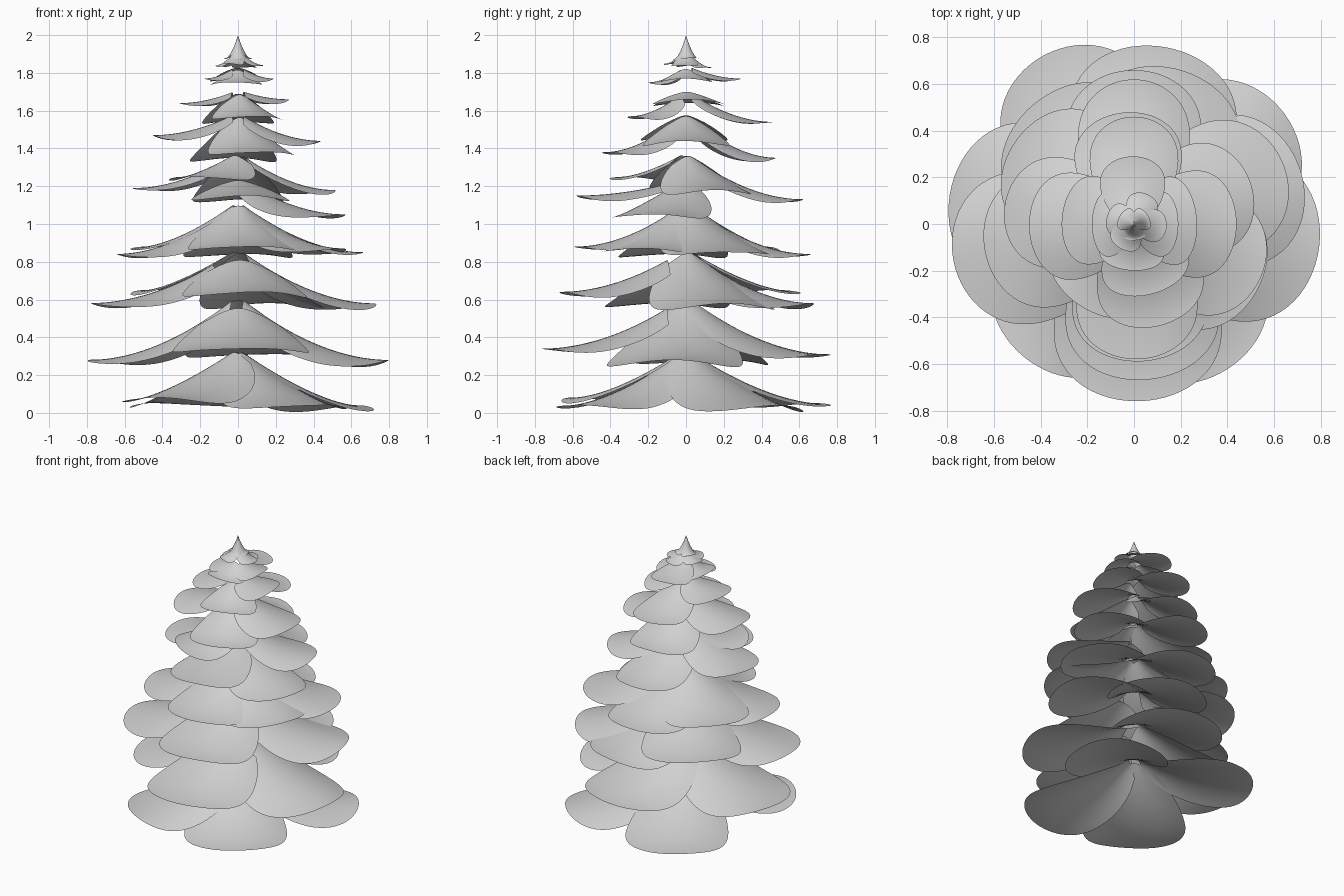
import bpy, bmesh, math, random

random.seed(4)
cube = bpy.data.objects.get("Cube")
if cube:
    bpy.data.objects.remove(cube, do_unlink=True)

# Single pale grey material
grey = bpy.data.materials.new("pale_grey")
grey.use_nodes = True
colour = (.65, .65, .65, 1)
grey.diffuse_color = colour
shader = next(n for n in grey.node_tree.nodes if n.type == "BSDF_PRINCIPLED")
shader.inputs["Base Color"].default_value = colour

ROWS, COLUMNS = 24, 16
BELLY = .6          # widest place along a frond, as a share of its length


def half_width(t, width):
    """Rounded leaf outline: narrow base, broad belly, rounded tip."""
    if t < BELLY:
        return width * math.sqrt(max(0, 1 - ((BELLY - t) / BELLY) ** 1.7))
    return width * math.sqrt(max(0, 1 - ((t - BELLY) / (1 - BELLY)) ** 2.2))


def frond(name, angle, length, apex, tip, width, start=.03):
    """One drooping sheet that hangs in a bell curve from near the tree axis."""
    bm = bmesh.new()
    turn = math.radians(angle)
    phase = random.uniform(0, math.tau)
    base = start / length
    grid = []
    for i in range(ROWS + 1):
        t = base + (1 - base) * math.sin(math.pi / 2 * i / ROWS)
        row = []
        for j in range(COLUMNS + 1):
            along = length * t
            across = (2 * j / COLUMNS - 1) * half_width(t, width)
            side = across / width
            reach = min(1, math.hypot(along, across) / length)
            z = tip + (apex - tip) * (1 - reach) ** 1.9
            # Sides sag, and the outer part ripples slightly
            z -= .11 * width * side * side
            z += .02 * length * reach * reach * side * math.sin(2 * side + phase)
            x = along * math.cos(turn) - across * math.sin(turn)
            y = along * math.sin(turn) + across * math.cos(turn)
            row.append(bm.verts.new((x, y, max(0, z))))
        grid.append(row)
    for i in range(ROWS):
        for j in range(COLUMNS):
            bm.faces.new((grid[i][j], grid[i + 1][j], grid[i + 1][j + 1], grid[i][j + 1]))
    bmesh.ops.remove_doubles(bm, verts=bm.verts, dist=.0002)
    for face in bm.faces:
        face.smooth = True
    mesh = bpy.data.meshes.new(name)
    bm.to_mesh(mesh)
    bm.free()
    mesh.materials.append(grey)
    bpy.context.collection.objects.link(bpy.data.objects.new(name, mesh))


def whorl(name, apex, width, fronds):
    """A ring of fronds: heading, length, tip height and, if open, base gap."""
    for number, (angle, length, tip, *gap) in enumerate(fronds, start=1):
        frond(f"{name}_frond_{number}", angle, length, apex, tip, width, *gap)


# Rings of fronds from the ground to the top
whorl("ground", .34, .34, [(-130, .74, .08), (-57, .74, .04), (36, .8, .04), (118, .82, .05)])
whorl("lower", .62, .36, [(-88, .76, .34, .1), (-7, .8, .28), (80, .77, .31), (171, .8, .28)])
whorl("lower_middle", .87, .33,
      [(-168, .79, .58, .14), (-85, .67, .64, .1), (18, .75, .58), (72, .69, .58), (130, .67, .65)])
whorl("middle", 1.12, .29,
      [(-86, .59, .88), (-28, .6, .87), (22, .69, .85), (90, .66, .84), (145, .62, .88), (190, .65, .84)])
whorl("upper_middle_low", 1.24, .26, [(-22, .59, 1.05), (-88, .58, 1.15)])
whorl("upper_middle", 1.38, .24, [(20, .53, 1.18), (90, .62, 1.13), (172, .56, 1.19), (-125, .42, 1.25)])
whorl("upper", 1.59, .23, [(-75, .45, 1.38), (0, .44, 1.44), (95, .48, 1.35), (182, .45, 1.47)])
whorl("high", 1.71, .19, [(-75, .31, 1.57), (5, .27, 1.66), (90, .46, 1.54), (175, .31, 1.64)])
whorl("higher", 1.84, .14, [(-95, .2, 1.75), (0, .19, 1.77), (92, .29, 1.77), (180, .18, 1.77)])
whorl("crown", 1.93, .07, [(-120, .12, 1.85), (-5, .14, 1.84), (65, .14, 1.83), (165, .12, 1.84)])
whorl("tip", 2, .05, [(30, .07, 1.88, 0), (150, .07, 1.88, 0), (270, .07, 1.87, 0)])
